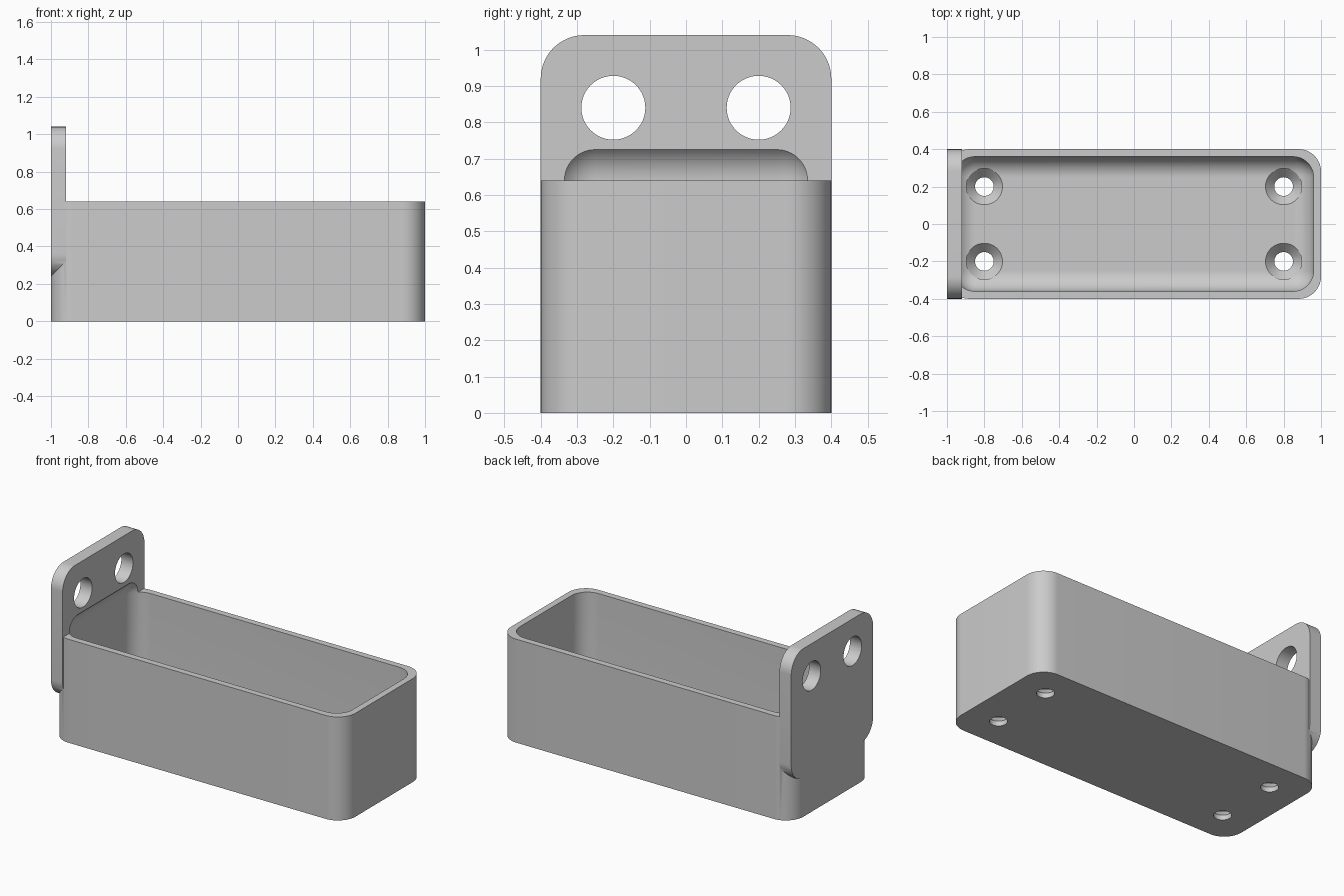
import bpy
import bmesh
from math import radians, pi
from mathutils import Matrix, Vector

cube = bpy.data.objects.get("Cube")
if cube:
    bpy.data.objects.remove(cube, do_unlink=True)

grey = bpy.data.materials.new("light grey")
grey.use_nodes = True
colour = (0.6, 0.6, 0.6, 1)
grey.diffuse_color = colour
grey.node_tree.nodes["Principled BSDF"].inputs["Base Color"].default_value = colour


def make_object(name, bm):
    bmesh.ops.recalc_face_normals(bm, faces=bm.faces)
    mesh = bpy.data.meshes.new(name)
    bm.to_mesh(mesh)
    bm.free()
    mesh.materials.append(grey)
    obj = bpy.data.objects.new(name, mesh)
    bpy.context.collection.objects.link(obj)
    return obj


def rounded_box(name, low, high, radius, axis=None, segments=16):
    """Box with rounded edges: those along one axis, or all of them."""
    low, high = Vector(low), Vector(high)
    bm = bmesh.new()
    bmesh.ops.create_cube(bm, size=1)
    for v in bm.verts:
        v.co = (low + high) / 2 + v.co * (high - low)
    edges = [e for e in bm.edges if axis is None
             or abs((e.verts[0].co - e.verts[1].co).normalized()[axis]) > 0.9]
    bmesh.ops.bevel(bm, geom=edges, offset=radius, segments=segments,
                    profile=0.5, affect='EDGES')
    return make_object(name, bm)


def lathe(name, profile, matrix, steps=48):
    """Solid of revolution about local z from (radius, height) points."""
    bm = bmesh.new()
    verts = [bm.verts.new((r, 0, z)) for r, z in profile]
    edges = [bm.edges.new(pair) for pair in zip(verts, verts[1:])]
    bmesh.ops.spin(bm, geom=verts + edges, cent=(0, 0, 0), axis=(0, 0, 1),
                   angle=2 * pi, steps=steps)
    bmesh.ops.remove_doubles(bm, verts=bm.verts, dist=0.0001)
    bm.transform(matrix)
    return make_object(name, bm)


def combine(target, tool, operation):
    mod = target.modifiers.new(operation.title(), 'BOOLEAN')
    mod.operation = operation
    mod.solver = 'EXACT'
    mod.object = tool
    bpy.context.view_layer.objects.active = target
    bpy.ops.object.modifier_apply(modifier=mod.name)
    bpy.data.objects.remove(tool, do_unlink=True)


# Tray body with rounded upright corners, joined to the mounting plate
tray = rounded_box("wall_mounted_tray", (-1, -0.4, 0), (1, 0.4, 0.64), 0.12, axis=2)
plate = rounded_box("mounting_plate", (-1, -0.4, 0.24), (-0.92, 0.4, 1.04), 0.12, axis=0)
combine(tray, plate, 'UNION')

# Hollow, rounded all over, that also scoops into the plate above the rim
cavity = rounded_box("cavity", (-0.96, -0.36, 0.08), (0.96, 0.36, 0.75), 0.11)
combine(tray, cavity, 'DIFFERENCE')

# Countersunk screw holes in the floor
screw = [(0, -0.05), (0.05, -0.05), (0.05, 0.03), (0.097, 0.08), (0.097, 0.2), (0, 0.2)]
for x in (-0.8, 0.8):
    for y in (-0.2, 0.2):
        hole = lathe("screw_hole", screw, Matrix.Translation((x, y, 0)))
        combine(tray, hole, 'DIFFERENCE')

# Round holes through the plate
bore = [(0, -0.1), (0.088, -0.1), (0.088, 0.1), (0, 0.1)]
for y in (-0.2, 0.2):
    place = Matrix.Translation((-0.96, y, 0.84)) @ Matrix.Rotation(pi / 2, 4, 'Y')
    combine(tray, lathe("plate_hole", bore, place), 'DIFFERENCE')

# Smooth curves, sharp edges
bpy.ops.object.select_all(action='DESELECT')
tray.select_set(True)
bpy.context.view_layer.objects.active = tray
bpy.ops.object.shade_smooth_by_angle(angle=radians(30))
